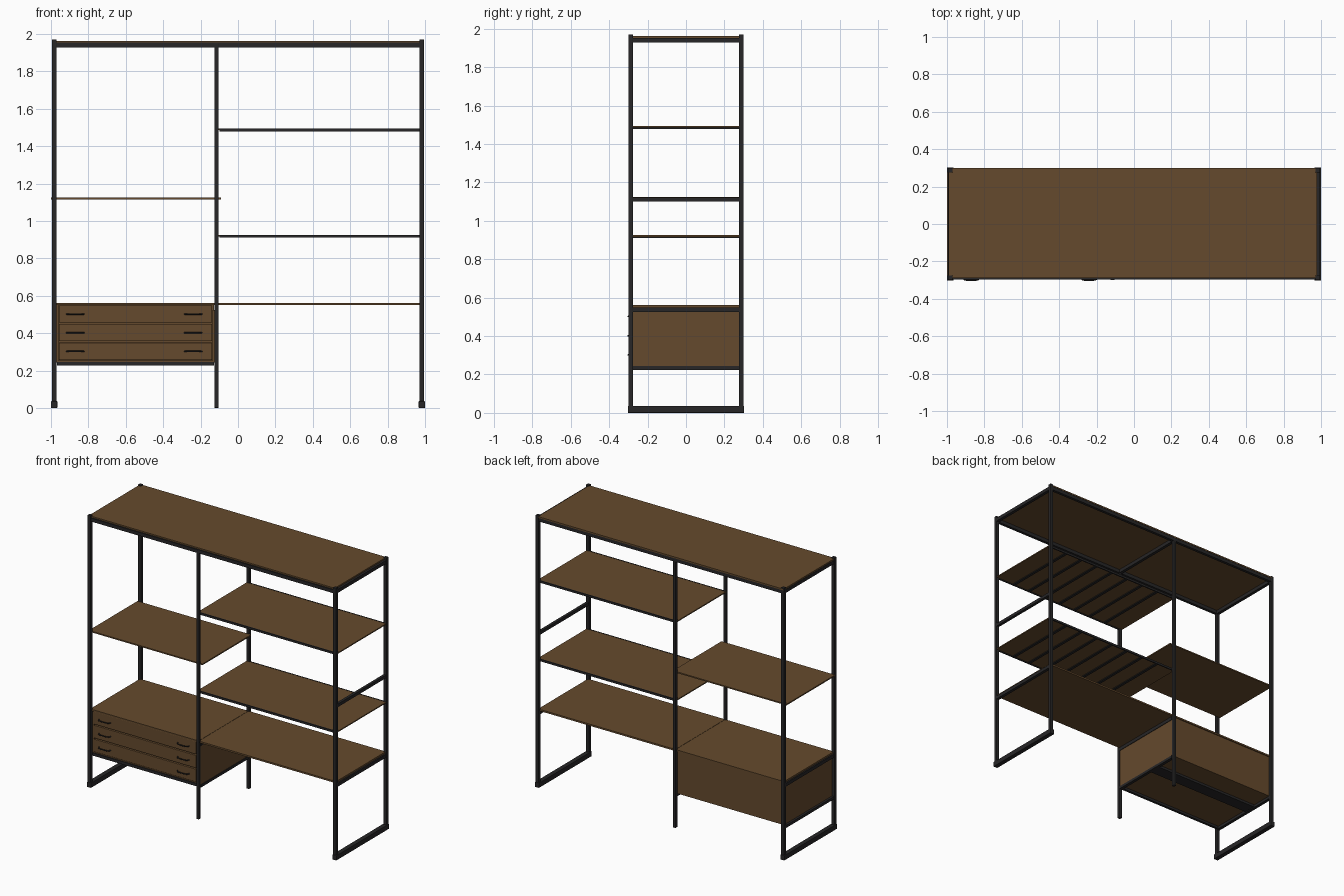
import bpy
from mathutils import Vector

cube = bpy.data.objects.get("Cube")
if cube:
    bpy.data.objects.remove(cube, do_unlink=True)


def material(name, colour):
    m = bpy.data.materials.new(name)
    m.use_nodes = True
    m.diffuse_color = (*colour, 1)
    node = next(n for n in m.node_tree.nodes if n.type == 'BSDF_PRINCIPLED')
    node.inputs["Base Color"].default_value = (*colour, 1)
    node.inputs["Roughness"].default_value = 0.7
    return m


WOOD = material("brown wood", (0.13, 0.068, 0.026))
STEEL = material("black steel", (0.02, 0.019, 0.02))


def box(name, x, y, z, mat, bevel=0):
    """Box spanning the given (low, high) ranges."""
    bpy.ops.mesh.primitive_cube_add(size=1)
    ob = bpy.context.object
    ob.name = name
    spans = (x, y, z)
    size = Vector([b - a for a, b in spans])
    centre = Vector([(a + b) / 2 for a, b in spans])
    for v in ob.data.vertices:
        v.co = centre + v.co * size
    ob.location = (0, 0, 0)
    ob.data.materials.append(mat)
    if bevel:
        mod = ob.modifiers.new("soft edges", 'BEVEL')
        mod.width = bevel
        mod.segments = 2
    return ob


def around(c, width):
    return (c - width / 2, c + width / 2)


END, MID, DEPTH = 0.983, -0.115, 0.288
TUBE = 0.024
INNER = (-0.277, 0.277)

# Posts
for row, y in (("front", -DEPTH), ("back", DEPTH)):
    for side, x in (("right", -END), ("left", END)):
        box(f"{row}_{side}_post", around(x, TUBE), around(y, TUBE), (0.03, 1.97), STEEL, 0.002)
    box(f"{row}_middle_post", around(MID, 0.022), around(y, TUBE), (0, 1.95), STEEL, 0.004)
    # Long top rails
    box(f"{row}_top_rail", (-END, END), around(y, 0.02), (1.928, 1.953), STEEL)

# Foot bars
for side, x in (("right", -END), ("left", END)):
    box(f"{side}_foot_bar", around(x, 0.034), (-0.303, 0.303), (0, 0.036), STEEL, 0.003)

# Cross rails between front and back posts
for side, x in (("right", -END), ("middle", MID), ("left", END)):
    box(f"{side}_top_cross_rail", around(x, 0.022), INNER, (1.928, 1.953), STEEL)
    box(f"{side}_desk_cross_rail", around(x, 0.022), INNER, (0.525, 0.549), STEEL)
for side, x in (("right", -END), ("middle", MID)):
    box(f"{side}_cabinet_cross_rail", around(x, 0.022), INNER, (0.224, 0.243), STEEL)
box("left_side_bar", around(END, 0.02), INNER, (1.1, 1.122), STEEL)

# Boards
box("top_board", (-0.992, 0.978), (-0.29, 0.3), (1.953, 1.963), WOOD)
box("right_shelf", (-1.0, -0.09), (-0.278, 0.278), (1.115, 1.124), WOOD)
box("long_board", (MID + 0.001, 0.985), (-0.285, 0.285), (0.55, 0.562), WOOD)

# Wide shelves with steel edge rails and slats underneath
for level, z in (("upper", 1.485), ("lower", 0.917)):
    box(f"{level}_shelf", (-0.125, 0.992), INNER, (z, z + 0.008), WOOD)
    for row, y in (("front", -0.281), ("back", 0.281)):
        box(f"{level}_shelf_{row}_rail", (-0.1, 0.97), around(y, 0.008), (z - 0.006, z + 0.009), STEEL)
    for i in range(7):
        box(f"{level}_shelf_slat", around(0.03 + i * 0.135, 0.02), INNER, (z - 0.006, z), STEEL)

# Drawer cabinet carcass
X0, X1 = -0.968, -0.128
box("cabinet_top", (-0.985, MID - 0.001), (-0.285, 0.285), (0.55, 0.562), WOOD)
box("cabinet_right_side", (X0 - 0.01, X0 + 0.008), (-0.275, 0.275), (0.243, 0.55), WOOD)
box("cabinet_left_side", (X1 - 0.008, X1 + 0.02), (-0.275, 0.275), (0.243, 0.525), WOOD)
box("cabinet_back", (X0, X1), (0.265, 0.278), (0.243, 0.55), WOOD)
box("cabinet_bottom", (X0, X1), (-0.275, 0.265), (0.243, 0.253), WOOD)
box("cabinet_front_rail", (X0, X1), (-0.28, -0.262), (0.226, 0.247), STEEL)
box("cabinet_support", (X0, X1), (0.03, 0.12), (0.226, 0.243), STEEL)


def handle(name, x, z):
    """Bow handle swept along a short curve."""
    curve = bpy.data.curves.new(name, 'CURVE')
    curve.dimensions = '3D'
    curve.bevel_depth = 0.004
    curve.bevel_resolution = 2
    curve.use_fill_caps = True
    path = ((-0.047, -0.278), (-0.038, -0.297), (-0.02, -0.301),
            (0.02, -0.301), (0.038, -0.297), (0.047, -0.278))
    line = curve.splines.new('POLY')
    line.points.add(len(path) - 1)
    for p, (dx, y) in zip(line.points, path):
        p.co = (x + dx, y, z, 1)
    curve.materials.append(STEEL)
    ob = bpy.data.objects.new(name, curve)
    bpy.context.collection.objects.link(ob)


# Drawers
for i in range(3):
    low = 0.257 + i * 0.1
    box("drawer", (X0 + 0.011, X1 - 0.011), (-0.281, 0.26), (low, low + 0.092), WOOD, 0.002)
    for x in (-0.87, -0.24):
        handle("drawer_handle", x, low + 0.045)
